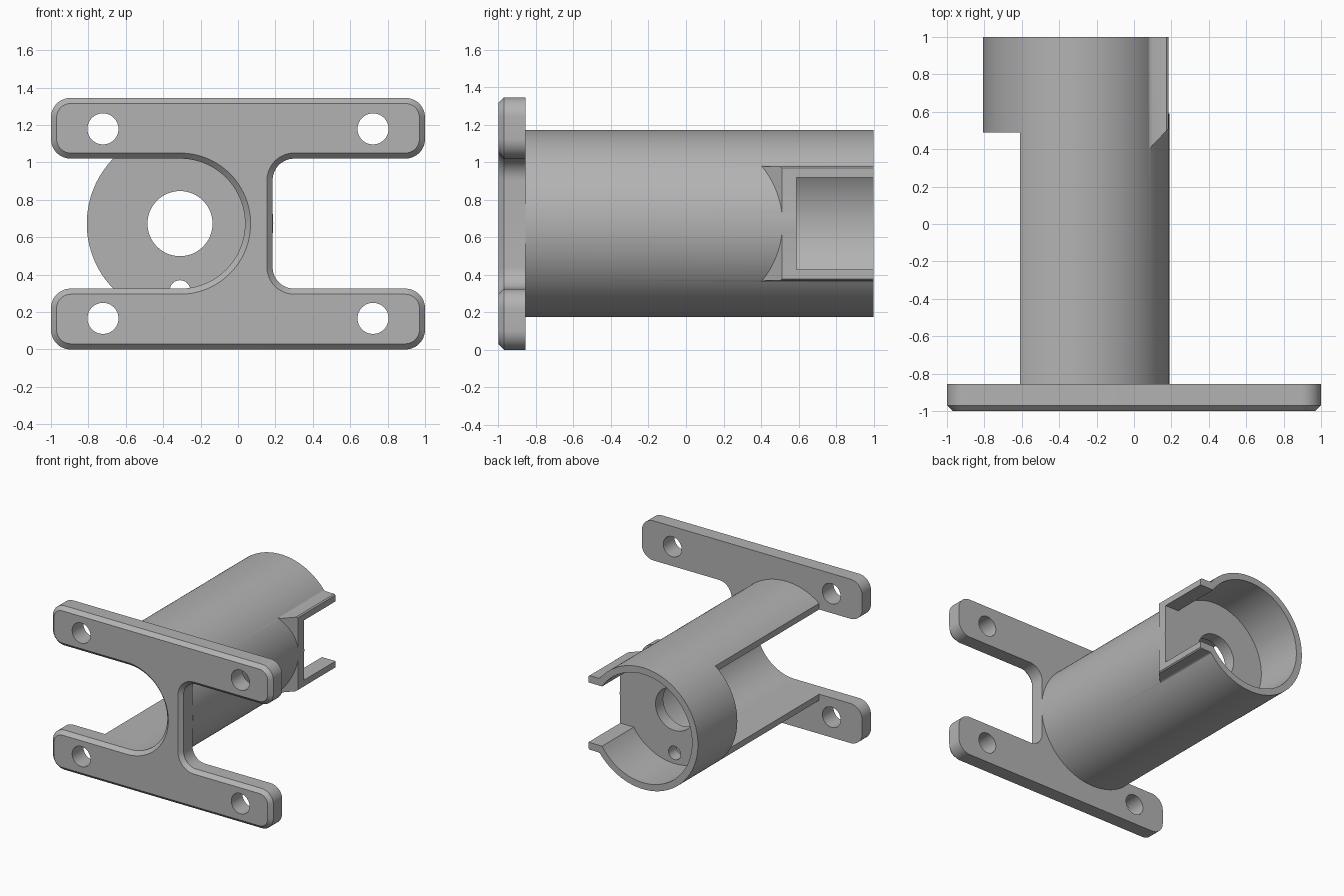
import bpy, bmesh, math
from mathutils import Vector

if "Cube" in bpy.data.objects:
    bpy.data.objects.remove(bpy.data.objects["Cube"])

CX, CZ = -0.31, 0.6725      # tube axis
TOP = 1.345

grey = bpy.data.materials.new("grey")
grey.diffuse_color = (0.45, 0.45, 0.45, 1)
grey.use_nodes = True
grey.node_tree.nodes["Principled BSDF"].inputs["Base Color"].default_value = grey.diffuse_color


def arc(cx, cz, r, a0, a1, n):
    return [(cx + r * math.cos(math.radians(a0 + (a1 - a0) * i / n)),
             cz + r * math.sin(math.radians(a0 + (a1 - a0) * i / n))) for i in range(n + 1)]


def loft(name, rings):
    """Solid through matching (y, xz outline) rings."""
    bm = bmesh.new()
    loops = [[bm.verts.new((x, y, z)) for x, z in pts] for y, pts in rings]
    n = len(loops[0])
    for a, b in zip(loops, loops[1:]):
        for i in range(n):
            j = (i + 1) % n
            bm.faces.new((a[i], a[j], b[j], b[i]))
    bm.faces.new(loops[0])
    bm.faces.new(loops[-1])
    bmesh.ops.recalc_face_normals(bm, faces=bm.faces)
    me = bpy.data.meshes.new(name)
    bm.to_mesh(me)
    bm.free()
    me.materials.append(grey)
    ob = bpy.data.objects.new(name, me)
    bpy.context.collection.objects.link(ob)
    return ob


def prism(name, pts, y0, y1):
    return loft(name, [(y0, pts), (y1, pts)])


def box(name, x0, x1, y0, y1, z0, z1):
    return prism(name, [(x0, z0), (x1, z0), (x1, z1), (x0, z1)], y0, y1)


def disc(name, cx, cz, r, y0, y1, n=96):
    return prism(name, arc(cx, cz, r, 0, 360, n)[:-1], y0, y1)


def combine(ob, tool, op='DIFFERENCE'):
    m = ob.modifiers.new("cut", 'BOOLEAN')
    m.operation, m.solver, m.object = op, 'EXACT', tool
    bpy.context.view_layer.objects.active = ob
    bpy.ops.object.modifier_apply(modifier=m.name)
    bpy.data.objects.remove(tool)


def inset(pts, d):
    """Move a counter-clockwise outline inward by d with mitred corners."""
    out = []
    for i, p in enumerate(pts):
        p, a, b = Vector(p), Vector(pts[i - 1]), Vector(pts[(i + 1) % len(pts)])
        e1, e2 = (p - a).normalized(), (b - p).normalized()
        n1, n2 = Vector((-e1.y, e1.x)), Vector((-e2.y, e2.x))
        out.append(tuple(p + (n1 + n2) * d / (1 + n1.dot(n2))))
    return out


# H-shaped mounting plate with a chamfered front edge
R, F, LO, HI, NR = 0.105, 0.115, 0.325, 1.02, 0.3475
outline = (arc(-1 + R, R, R, 180, 270, 12) + arc(1 - R, R, R, 270, 360, 12)
           + arc(1 - R, LO - R, R, 0, 90, 12)
           + arc(0.185 + F, LO + F, F, 270, 180, 12)
           + arc(0.185 + F, HI - F, F, 180, 90, 12)
           + arc(1 - R, HI + R, R, 270, 360, 12)
           + arc(1 - R, TOP - R, R, 0, 90, 12) + arc(-1 + R, TOP - R, R, 90, 180, 12)
           + arc(-1 + R, HI + R, R, 180, 270, 12)
           + arc(CX, CZ, NR, 90, -90, 48)
           + arc(-1 + R, LO - R, R, 90, 180, 12))
plate = loft("mounting_plate", [(-1, inset(outline, 0.03)), (-0.97, outline), (-0.855, outline)])
for x in (-0.722, 0.722):
    for z in (0.166, 1.179):
        combine(plate, disc("bolt_hole", x, z, 0.083, -1.1, -0.8, 48))

# Tube body
tube = disc("tube_body", CX, CZ, 0.4985, -0.855, 1, 128)

# Flared side wings, sloped at the front
half = [(-0.2, 0.316), (0.07, 0.316), (0.083, 0.308), (0.1, 0.304), (0.175, 0.304), (0.185, 0.296)]
wing = prism("side_wings", [(x, CZ + h) for x, h in half] + [(x, CZ - h) for x, h in reversed(half)], 0.2, 1)
slope = loft("wing_slope", [(0.1, [(-0.205, 0), (0.5, 0), (0.5, 1.4), (-0.205, 1.4)]),
                            (0.8, [(0.46, 0), (0.5, 0), (0.5, 1.4), (0.46, 1.4)])])
combine(wing, slope)
combine(tube, wing, 'UNION')

# Channel along the tube, open on the left
channel = arc(CX, CZ, NR, 90, -90, 64) + [(-1, CZ - NR), (-1, CZ + NR)]
combine(tube, prism("channel", channel, -1, 0.49))
combine(tube, box("side_cut", -1, -0.61, -1, 0.49, 0, 1.4))

# Cup at the back with an opening between the wings
combine(tube, disc("cup", CX, CZ, 0.445, 0.59, 1.1, 128))
combine(tube, box("cup_opening", CX, 0.4, 0.59, 1.1, CZ - 0.245, CZ + 0.245))

# Holes through the cup floor
combine(tube, disc("centre_hole", CX, CZ, 0.174, 0.4, 0.7, 64))
combine(tube, disc("small_hole", CX, 0.315, 0.055, 0.49, 0.7, 32))

for ob in (plate, tube):
    bpy.ops.object.select_all(action='DESELECT')
    ob.select_set(True)
    bpy.context.view_layer.objects.active = ob
    bpy.ops.object.shade_smooth_by_angle(angle=math.radians(30))
